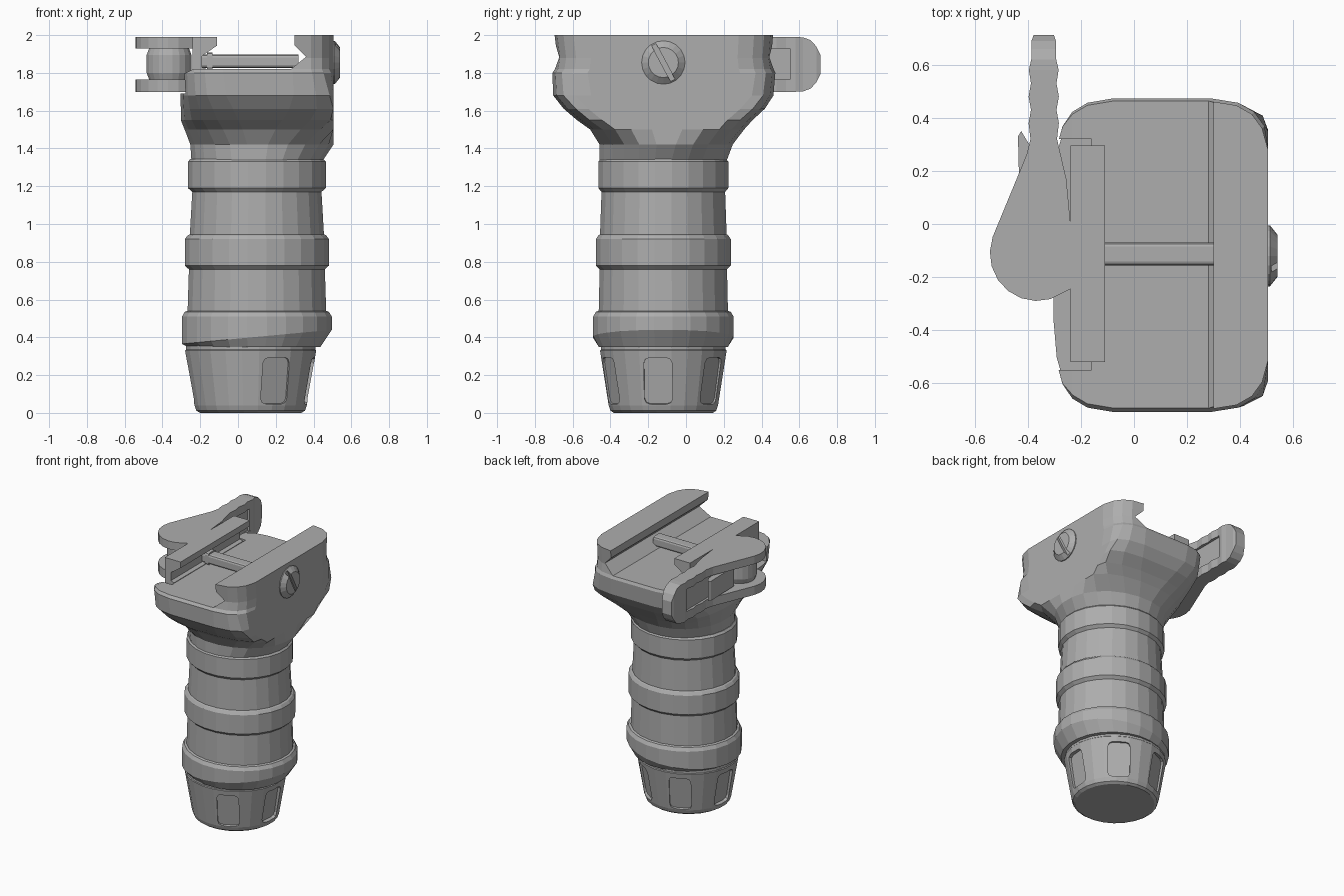
import bpy, bmesh, math
from mathutils import Matrix, Vector

old = bpy.data.objects.get("Cube")
if old:
    bpy.data.objects.remove(old)

GREY = (0.42, 0.42, 0.42, 1)
mat = bpy.data.materials.new("matte_grey")
mat.use_nodes = True
mat.diffuse_color = GREY
bsdf = next(n for n in mat.node_tree.nodes if n.type == 'BSDF_PRINCIPLED')
bsdf.inputs["Base Color"].default_value = GREY


def finish(name, bm):
    bmesh.ops.recalc_face_normals(bm, faces=bm.faces)
    mesh = bpy.data.meshes.new(name)
    bm.to_mesh(mesh)
    bm.free()
    mesh.materials.append(mat)
    ob = bpy.data.objects.new(name, mesh)
    bpy.context.collection.objects.link(ob)
    return ob


def skin(name, rings):
    """Join equal rings of points into a closed solid."""
    bm = bmesh.new()
    rows = [[bm.verts.new(p) for p in ring] for ring in rings]
    n = len(rows[0])
    for a, b in zip(rows, rows[1:]):
        for i in range(n):
            j = (i + 1) % n
            bm.faces.new((a[i], a[j], b[j], b[i]))
    bm.faces.new(rows[0][::-1])
    bm.faces.new(rows[-1])
    return finish(name, bm)


def section(z, xlo, xhi, ylo, yhi, power=2, tilt=0, cx=0.1, sides=24, limit=0.505):
    """Superellipse ring, flattened on the left at the limit."""
    cy, hy = (ylo + yhi) / 2, (yhi - ylo) / 2
    ring = []
    for i in range(sides):
        a = math.tau * (i + 0.5) / sides
        c, s = math.cos(a), math.sin(a)
        u = math.copysign(abs(c) ** (2 / power), c)
        v = math.copysign(abs(s) ** (2 / power), s)
        x = cx + u * (xhi - cx if u > 0 else cx - xlo)
        ring.append((min(x, limit), cy + v * hy, z + tilt * (u + 1) / 2))
    return ring


def prism_y(name, profile, y0, y1):
    return skin(name, [[(x, y, z) for x, z in profile] for y in (y0, y1)])


def prism_z(name, outline, z0, z1):
    return skin(name, [[(x, y, z) for x, y in outline] for z in (z0, z1)])


def box(name, size, place, bevel=0.0):
    bm = bmesh.new()
    bmesh.ops.create_cube(bm, size=1, matrix=Matrix.Diagonal((*size, 1)))
    if bevel:
        edges = [e for e in bm.edges if abs((e.verts[0].co - e.verts[1].co).x) > 1e-4]
        bmesh.ops.bevel(bm, geom=edges, offset=bevel, segments=2, affect='EDGES', profile=0.5)
    bm.transform(place)
    return finish(name, bm)


def cut(target, cutters):
    for c in cutters:
        m = target.modifiers.new("cut", 'BOOLEAN')
        m.operation, m.solver, m.object = 'DIFFERENCE', 'EXACT', c
    bpy.context.view_layer.update()
    deps = bpy.context.evaluated_depsgraph_get()
    mesh = bpy.data.meshes.new_from_object(target.evaluated_get(deps))
    target.modifiers.clear()
    target.data = mesh
    for c in cutters:
        bpy.data.objects.remove(c)


# Ribbed grip: height, x radius, y radius
CY = -0.12
ribs = [(0.535, 0.385, 0.36), (0.54, 0.37, 0.345), (0.76, 0.363, 0.34),
        (0.78, 0.385, 0.36), (0.92, 0.385, 0.36), (0.94, 0.37, 0.347),
        (0.945, 0.358, 0.338), (1.17, 0.345, 0.33), (1.19, 0.368, 0.347),
        (1.33, 0.368, 0.347), (1.345, 0.355, 0.335)]
rings = [section(0.35, -0.27, 0.44, CY - 0.345, CY + 0.345),
         section(0.365, -0.3, 0.5, CY - 0.375, CY + 0.375, tilt=0.075),
         section(0.51, -0.3, 0.5, CY - 0.375, CY + 0.375)]
rings += [section(z, 0.1 - rx, 0.1 + rx, CY - ry, CY + ry) for z, rx, ry in ribs]
skin("grip", rings)

# Flared head with a flat left cheek
head = skin("mount_head", [section(*r) for r in (
    (1.34, -0.25, 0.455, -0.46, 0.22, 2),
    (1.42, -0.255, 0.51, -0.46, 0.25, 2.1),
    (1.5, -0.285, 0.6, -0.51, 0.31, 2.5),
    (1.55, -0.305, 0.65, -0.58, 0.355, 2.9),
    (1.61, -0.305, 0.65, -0.65, 0.42, 3.5),
    (1.68, -0.305, 0.58, -0.705, 0.465, 4.5),
    (1.8, -0.305, 0.53, -0.71, 0.475, 5),
    (1.82, -0.305, 0.52, -0.695, 0.465, 5),
    (1.88, -0.305, 0.52, -0.685, 0.455, 5),
    (2.0, -0.305, 0.52, -0.7, 0.465, 5))])
channel = [(-1, 1.785), (-0.31, 1.785), (-0.235, 1.82), (0.28, 1.82),
           (0.36, 1.885), (0.3, 1.945), (0.3, 2.2), (-1, 2.2)]
cut(head, [prism_y("channel_cutter", channel, -1, 1),
           box("jaw_slot_cutter", (0.4, 0.87, 0.4), Matrix.Translation((-0.36, -0.115, 1.89)))])

# Sliding clamp jaw
jaw = [(-0.24, 1.69), (-0.165, 1.69), (-0.165, 1.82), (-0.19, 1.83),
       (-0.19, 1.89), (-0.11, 1.945), (-0.11, 1.99), (-0.24, 1.99)]
prism_y("clamp_jaw", jaw, -0.52, 0.295)

# Cross bolt with a collar at the end
box("cross_bolt", (0.52, 0.085, 0.07), Matrix.Translation((0.06, -0.113, 1.862)), 0.015)
box("bolt_collar", (0.03, 0.085, 0.09), Matrix.Translation((-0.15, -0.113, 1.862)), 0.015)

# Slotted screw head on the left cheek
SCREW = Vector((0.5, -0.12, 1.855))
screw = skin("screw_head", [
    [(SCREW.x + dx, SCREW.y + r * math.cos(math.tau * i / 20),
      SCREW.z + r * math.sin(math.tau * i / 20)) for i in range(20)]
    for dx, r in ((-0.02, 0.115), (0.012, 0.115), (0.04, 0.08))])
cut(screw, [box("screw_slot_cutter", (0.05, 0.026, 0.4),
                Matrix.Translation(SCREW + Vector((0.042, 0, 0)))
                @ Matrix.Rotation(math.radians(28), 4, 'X'))])

# Bottom cap with six finger recesses
CX = 0.067
cap = skin("end_cap", [section(z, CX - rx, CX + rx, CY - ry, CY + ry, cx=CX) for z, rx, ry in (
    (0, 0.27, 0.265), (0.012, 0.29, 0.282), (0.04, 0.3, 0.292),
    (0.33, 0.35, 0.338), (0.335, 0.345, 0.333), (0.36, 0.345, 0.333))])
cutters = []
for k in range(6):
    turn = Matrix.Rotation(math.radians(60 * k - 5), 4, 'Z')
    lean = Matrix.Rotation(math.radians(9), 4, 'Y')
    cutters.append(box("recess_cutter", (0.1, 0.15, 0.25), Matrix.Translation((CX, CY, 0))
                       @ turn @ Matrix.Translation((0.342, 0, 0.165)) @ lean, 0.03))
cut(cap, cutters)

# Quick-release lever: teardrop cam outline that runs into a wavy handle
PIVOT = Vector((-0.365, -0.11))
cam = [(PIVOT.x + 0.178 * math.cos(math.radians(a)), PIVOT.y + 0.18 * math.sin(math.radians(a)))
       for a in range(160, 290, 18)]
wave = [(0.32, 0.05), (0.38, 0.057), (0.43, 0.048), (0.48, 0.057),
        (0.53, 0.048), (0.58, 0.056), (0.64, 0.045), (0.69, 0.047)]
tip = [(-0.315, 0.71), (-0.365, 0.71)]
handle_right = [(-0.34 + w, y) for y, w in wave]
handle_left = [(-0.34 - w, y) for y, w in reversed(wave)]
plate = (cam + [(-0.24, -0.245), (-0.24, 0.01), (-0.255, 0.17)]
         + handle_right + tip + handle_left + [(-0.405, 0.26)])
prism_z("lever_upper_plate", [p for p in plate if p[1] < 0.6], 1.93, 1.99)
prism_z("lever_lower_plate", [p for p in plate if p[1] < 0.6], 1.70, 1.765)

# Solid handle end, rounded when seen from the side
rows = []
for y, w, h in ((0.55, 0.05, 0.145), (0.58, 0.056, 0.145), (0.62, 0.047, 0.143),
                (0.66, 0.046, 0.128), (0.69, 0.046, 0.095), (0.712, 0.038, 0.05)):
    rows.append([(-0.34 + sx * w, y, 1.845 + sz * h)
                 for sx, sz in ((-1, -1), (1, -1), (1, 1), (-1, 1))])
skin("lever_handle_end", rows)

# Web between the plates, spring tab and pivot barrel
prism_z("lever_web", [(-0.375, 0.22), (-0.305, 0.22), (-0.305, 0.56), (-0.375, 0.56)], 1.76, 1.935)
prism_z("lever_tab", [(-0.43, 0.05), (-0.37, 0.05), (-0.395, 0.3), (-0.425, 0.35), (-0.437, 0.33)],
        1.775, 1.92)
skin("pivot_barrel", [section(z, PIVOT.x - r, PIVOT.x + r, -0.11 - r, -0.11 + r, cx=PIVOT.x, sides=20)
                      for z, r in ((1.76, 0.105), (1.8, 0.12), (1.895, 0.12), (1.935, 0.105))])
